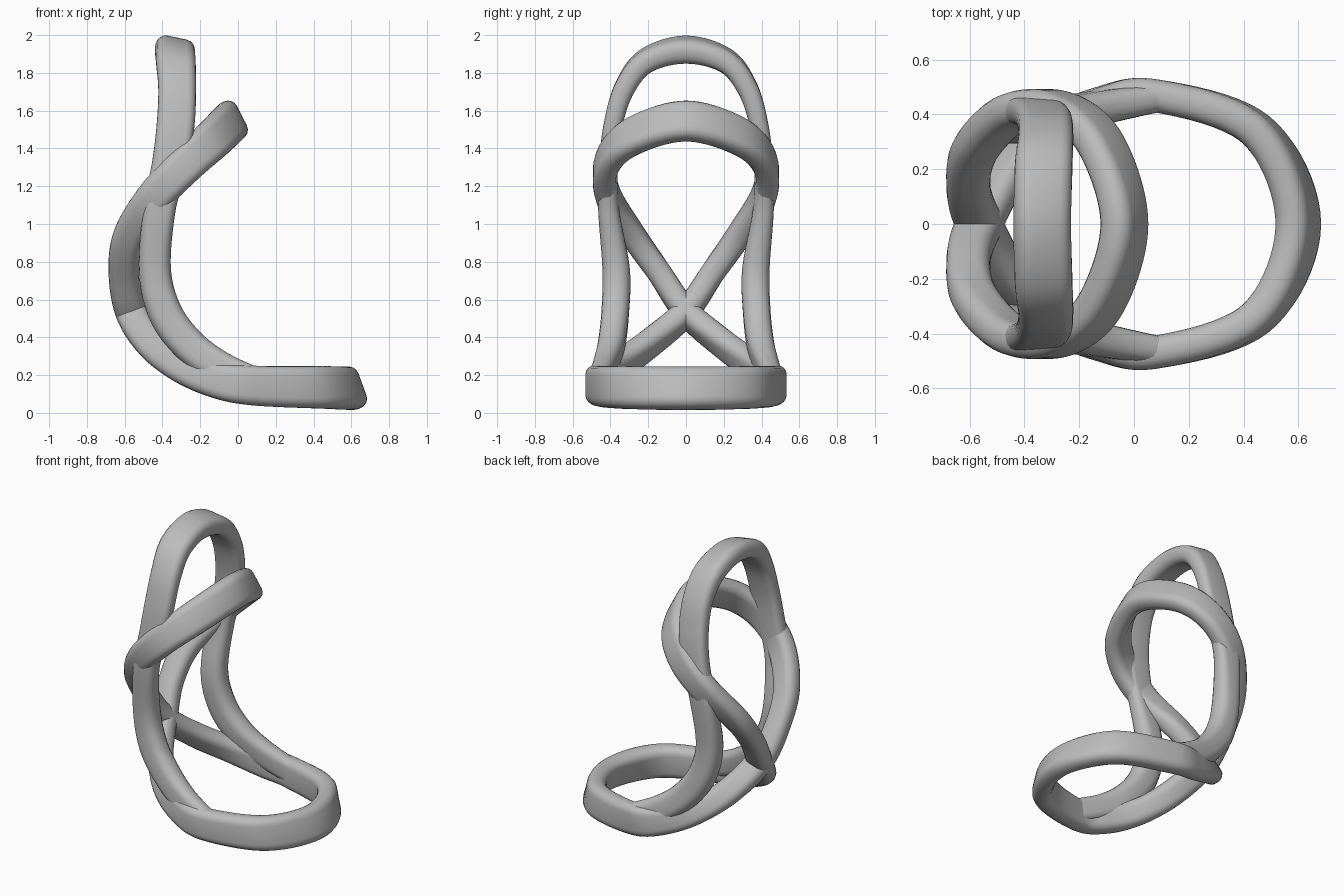
import bpy, bmesh, math
from mathutils import Vector

cube = bpy.data.objects.get("Cube")
if cube:
    bpy.data.objects.remove(cube)

grey = bpy.data.materials.new("plain grey")
grey.use_nodes = True
tone = (0.5, 0.5, 0.5, 1)
grey.diffuse_color = tone
grey.node_tree.nodes["Principled BSDF"].inputs["Base Color"].default_value = tone


def flip(p):
    """Same path point on the other side."""
    return (p[0], -p[1]) + tuple(p[2:])


def spline(a, b, c, d, t):
    """Catmull-Rom blend of whole path points."""
    return [0.5 * (2 * q + (r - p) * t + (2 * p - 5 * q + 4 * r - s) * t * t
                   + (3 * q - p - 3 * r + s) * t ** 3) for p, q, r, s in zip(a, b, c, d)]


def section(width, thick, steps=5):
    """Rounded rectangle as (across, through) pairs."""
    rad = 0.42 * thick
    out = []
    for k, (su, sv) in enumerate([(1, 1), (-1, 1), (-1, -1), (1, -1)]):
        for j in range(steps):
            a = math.pi / 2 * (k + j / (steps - 1))
            out.append((su * (width / 2 - rad) + rad * math.cos(a),
                        sv * (thick / 2 - rad) + rad * math.sin(a)))
    return out


def band(name, pts, closed, steps=10):
    """Sweep a flat rounded band; each point is x, y, z, tilt, width, thickness."""
    n = len(pts)
    rows = []
    for i in range(n if closed else n - 1):
        if closed:
            four = [pts[(i + k) % n] for k in (-1, 0, 1, 2)]
        else:
            four = [pts[min(max(i + k, 0), n - 1)] for k in (-1, 0, 1, 2)]
        rows += [spline(*four, s / steps) for s in range(steps)]
    if not closed:
        rows.append(list(pts[-1]))
    bm = bmesh.new()
    rings = []
    m = len(rows)
    for i, row in enumerate(rows):
        nxt = rows[(i + 1) % m] if closed else rows[min(i + 1, m - 1)]
        prv = rows[i - 1] if closed else rows[max(i - 1, 0)]
        tangent = (Vector(nxt[:3]) - Vector(prv[:3])).normalized()
        a = math.radians(row[3])
        across = Vector((math.cos(a), 0, math.sin(a)))
        across = (across - tangent * across.dot(tangent)).normalized()
        through = tangent.cross(across)
        rings.append([bm.verts.new(Vector(row[:3]) + across * u + through * v)
                      for u, v in section(row[4], row[5])])
    for i in range(m if closed else m - 1):
        r, s = rings[i], rings[(i + 1) % m]
        for j in range(len(r)):
            k = (j + 1) % len(r)
            bm.faces.new((r[j], r[k], s[k], s[j]))
    if not closed:
        bm.faces.new(rings[0])
        bm.faces.new(rings[-1])
    bmesh.ops.recalc_face_normals(bm, faces=bm.faces)
    mesh = bpy.data.meshes.new(name)
    bm.to_mesh(mesh)
    bm.free()
    mesh.materials.append(grey)
    ob = bpy.data.objects.new(name, mesh)
    bpy.context.collection.objects.link(ob)
    bpy.ops.object.select_all(action='DESELECT')
    ob.select_set(True)
    bpy.context.view_layer.objects.active = ob
    bpy.ops.object.shade_smooth_by_angle(angle=math.radians(40))


# Figure-eight band: base ring, crossing at the back, upper ring
base = [
    (0.60, 0, 0.13, 110, 0.23, 0.125),
    (0.45, 0.34, 0.135, 101, 0.225, 0.125),
    (0.08, 0.468, 0.145, 91, 0.21, 0.12),
    (-0.12, 0.44, 0.175, 78, 0.19, 0.12),
    (-0.31, 0.35, 0.25, 60, 0.17, 0.12),
    (-0.46, 0.19, 0.37, 40, 0.17, 0.125),
]
cross = [(-0.565, 0, 0.535, 18, 0.17, 0.13)]
upper = [
    (-0.605, 0.14, 0.74, 0, 0.16, 0.13),
    (-0.575, 0.28, 0.94, -20, 0.17, 0.13),
    (-0.44, 0.41, 1.145, -42, 0.19, 0.125),
    (-0.27, 0.42, 1.32, -48, 0.20, 0.12),
    (-0.12, 0.29, 1.46, -56, 0.215, 0.12),
    (-0.035, 0, 1.545, -63, 0.22, 0.125),
]
half = base + cross + [flip(p) for p in upper]
band("crossing_loop", half + [flip(p) for p in reversed(half[1:-1])], True)

# Tall arch whose legs sweep forward into the base ring
leg = [
    (-0.335, 0, 1.923, -12, 0.21, 0.13),
    (-0.33, 0.21, 1.865, -8, 0.21, 0.12),
    (-0.322, 0.325, 1.72, -3, 0.20, 0.11),
    (-0.33, 0.385, 1.53, 0, 0.20, 0.10),
    (-0.36, 0.41, 1.32, -3, 0.19, 0.10),
    (-0.415, 0.41, 1.08, -4, 0.17, 0.11),
    (-0.44, 0.37, 0.76, 2, 0.17, 0.145),
    (-0.385, 0.375, 0.53, 22, 0.18, 0.145),
    (-0.26, 0.395, 0.36, 42, 0.18, 0.14),
    (-0.1, 0.43, 0.245, 58, 0.17, 0.12),
    (0.1, 0.463, 0.155, 80, 0.16, 0.10),
]
band("tall_arch", [flip(p) for p in reversed(leg[1:])] + leg, False)
